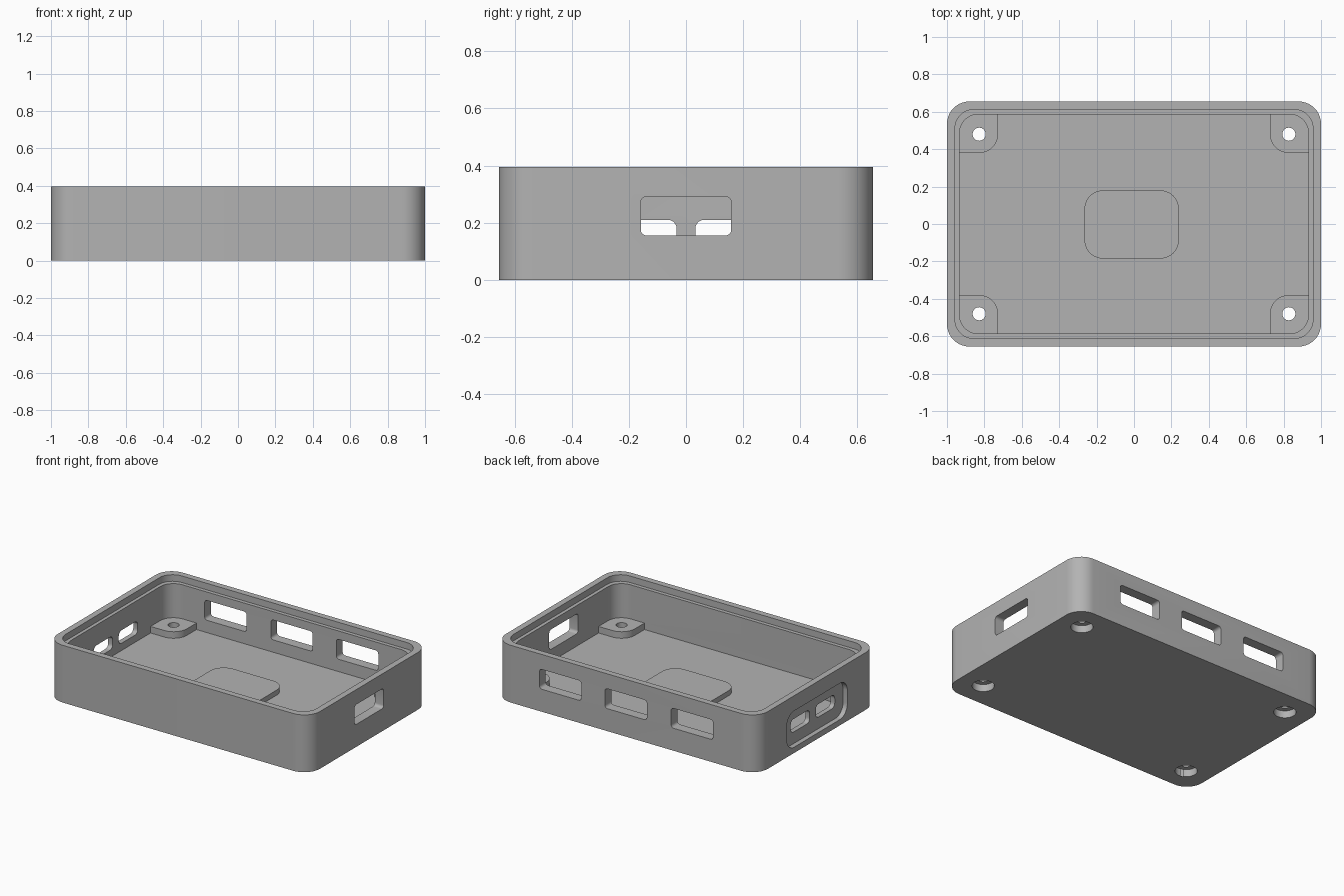
import bpy, bmesh, math

cube = bpy.data.objects.get("Cube")
if cube:
    bpy.data.objects.remove(cube, do_unlink=True)

grey = bpy.data.materials.new("mid_grey")
grey.use_nodes = True
COLOUR = (0.45, 0.45, 0.45, 1)
grey.diffuse_color = COLOUR
grey.node_tree.nodes["Principled BSDF"].inputs["Base Color"].default_value = COLOUR

CORNERS = [(1, 1), (-1, 1), (-1, -1), (1, -1)]
MAPS = {"z": lambda u, v, w: (u, v, w),
        "x": lambda u, v, w: (w, u, v),
        "y": lambda u, v, w: (u, w, v)}


def prism(name, u, v, w, radii, axis="z", steps=10):
    """Rounded rectangle spanning u and v, extruded over w along an axis."""
    if not isinstance(radii, list):
        radii = [radii] * 4
    outline = []
    for i, (su, sv) in enumerate(CORNERS):
        r = radii[i]
        cu = (u[1] - r) if su > 0 else (u[0] + r)
        cv = (v[1] - r) if sv > 0 else (v[0] + r)
        for k in range(steps + 1):
            a = math.pi / 2 * (i + k / steps)
            outline.append((cu + r * math.cos(a), cv + r * math.sin(a)))
    bm = bmesh.new()
    rings = [[bm.verts.new(MAPS[axis](p, q, d)) for p, q in outline] for d in w]
    n = len(outline)
    bm.faces.new(rings[0])
    bm.faces.new(rings[1])
    for i in range(n):
        j = (i + 1) % n
        bm.faces.new((rings[0][i], rings[0][j], rings[1][j], rings[1][i]))
    bmesh.ops.remove_doubles(bm, verts=bm.verts, dist=1e-5)
    bmesh.ops.recalc_face_normals(bm, faces=bm.faces)
    mesh = bpy.data.meshes.new(name)
    bm.to_mesh(mesh)
    bm.free()
    mesh.materials.append(grey)
    obj = bpy.data.objects.new(name, mesh)
    bpy.context.collection.objects.link(obj)
    return obj


def combine(target, tool, operation):
    """Apply a boolean to the target and discard the tool."""
    mod = target.modifiers.new(tool.name, "BOOLEAN")
    mod.object, mod.operation, mod.solver = tool, operation, "EXACT"
    bpy.context.view_layer.objects.active = target
    bpy.ops.object.modifier_apply(modifier=mod.name)
    bpy.data.objects.remove(tool, do_unlink=True)


def cut(name, *args, **kw):
    combine(tray, prism(name, *args, **kw), "DIFFERENCE")


def both(h):
    return (-h, h)


HEIGHT, FLOOR, BOSS_TOP = 0.395, 0.07, 0.115

# Outer tray, hollow and lid ledge
tray = prism("case_tray", both(1), both(0.655), (0, HEIGHT), 0.12)
cut("hollow", both(0.933), both(0.586), (FLOOR, 0.6), 0.1)
cut("lid_ledge", both(0.957), both(0.612), (HEIGHT - 0.045, 0.6), 0.1)

# Raised pad on the floor
combine(tray, prism("floor_pad", (-0.265, 0.24), (-0.185, 0.18),
                    (0.03, FLOOR + 0.035), 0.1), "UNION")

# Corner screw bosses with counterbored holes
for sx, sy in CORNERS:
    radii = [0.1 if c == (-sx, -sy) else 0.02 for c in CORNERS]
    combine(tray, prism("screw_boss", sorted((sx * 0.727, sx * 0.95)),
                        sorted((sy * 0.38, sy * 0.6)),
                        (0.03, BOSS_TOP), radii), "UNION")
    for name, r, top in (("screw_hole", 0.035, 0.2), ("counterbore", 0.07, 0.05)):
        x, y = sx * 0.828, sy * 0.48
        cut(name, (x - r, x + r), (y - r, y + r), (-0.1, top), r, steps=8)

# Port windows: three at the back, one on the left end
PORT_Z = (0.155, 0.292)
for x in (-0.505, 0, 0.5):
    cut("back_window", (x - 0.16, x + 0.16), PORT_Z, (0.5, 0.8), 0.02, axis="y", steps=5)
cut("end_window", both(0.158), PORT_Z, (0.85, 1.2), 0.02, axis="x", steps=5)

# Recess with two slots on the other end
cut("slot_recess", both(0.33), (0.04, 0.29), (-1.2, -0.967), 0.08, axis="x")
for s in (-1, 1):
    cut("end_slot", sorted((s * 0.033, s * 0.24)), (0.12, 0.21),
        (-1.2, -0.85), 0.03, axis="x", steps=6)

# Smooth rounded corners, keep edges sharp
bpy.ops.object.select_all(action="DESELECT")
tray.select_set(True)
bpy.context.view_layer.objects.active = tray
bpy.ops.object.shade_smooth_by_angle(angle=math.radians(30))
